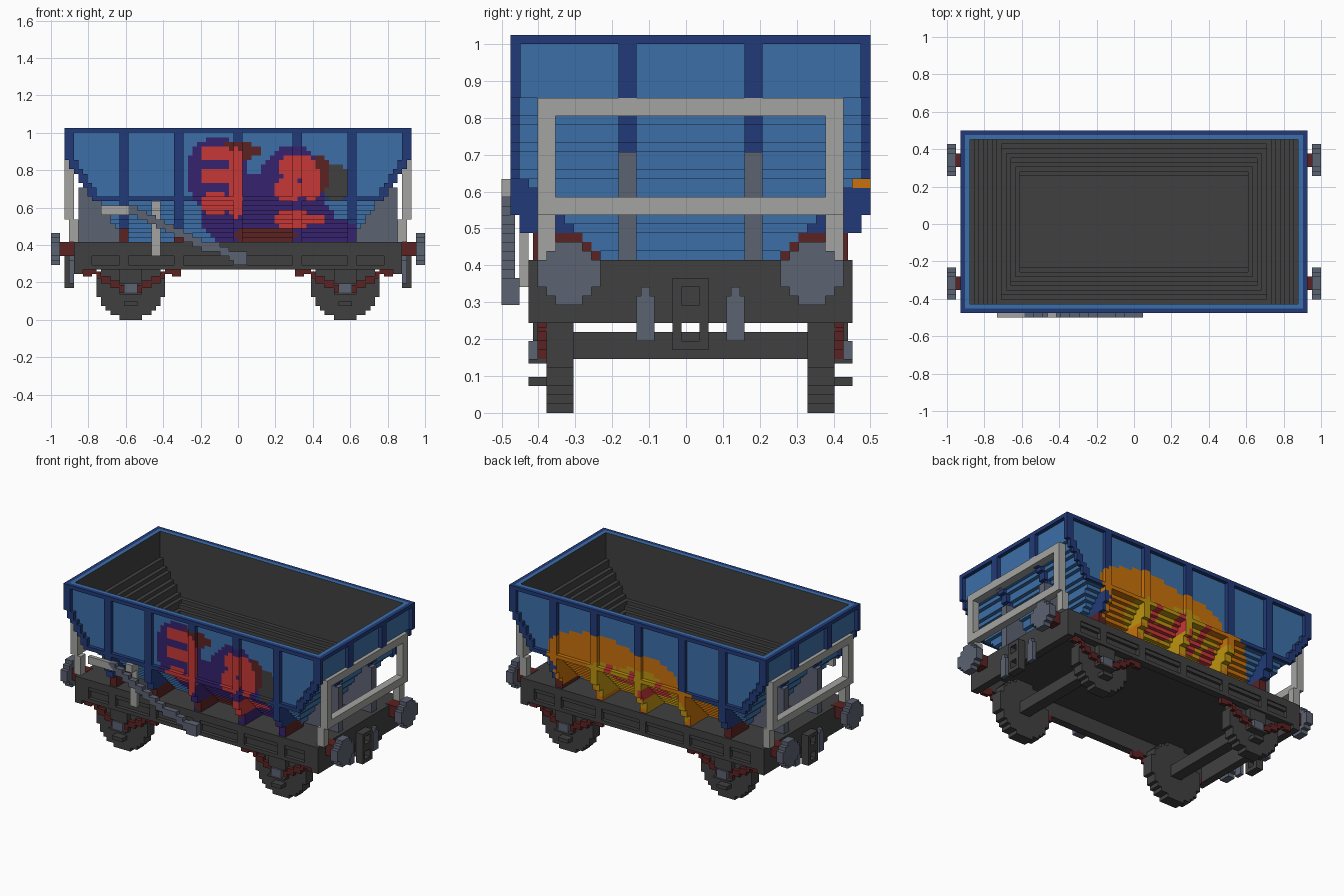
import bpy, bmesh
from math import sqrt
from mathutils import Matrix, Vector

cube = bpy.data.objects.get("Cube")
if cube:
    bpy.data.objects.remove(cube)

U = 2 / 82          # size of one block; all sizes below are in blocks
NAMES = {"charcoal": "404040", "blue": "3c6fa8", "navy": "213a78", "pale_grey": "a4a4a2",
         "slate": "5c6272", "maroon": "5c2222", "purple": "36226e", "red": "c63836",
         "orange": "c8720c", "gold": "bd9410"}
ORDER = list(NAMES)


def linear(h):
    c = int(h, 16) / 255
    return c / 12.92 if c < 0.04045 else ((c + 0.055) / 1.055) ** 2.4


MATS = []
for name, code in NAMES.items():
    m = bpy.data.materials.new(name)
    m.use_nodes = True
    rgba = [linear(code[i:i + 2]) for i in (0, 2, 4)] + [1]
    m.diffuse_color = rgba
    bsdf = m.node_tree.nodes["Principled BSDF"]
    bsdf.inputs["Base Color"].default_value = rgba
    bsdf.inputs["Roughness"].default_value = 0.9
    MATS.append(m)


def mirrored(boxes, axes):
    """Copy boxes across the chosen axes."""
    for axis in axes:
        i = 1 if axis == "x" else 3
        boxes = boxes + [b[:i] + (-b[i + 1], -b[i]) + b[i + 2:] for b in boxes]
    return boxes


def disc_rows(radius, centre, zc):
    """Rows (low, high, z) of a blocky disc."""
    for k in range(int(2 * radius)):
        dz = k + 0.5 - radius
        w = round(sqrt(radius ** 2 - dz ** 2) - 0.5) + 0.5
        yield centre - w, centre + w, zc - radius + k


def part(name, boxes, axes="", paint=None):
    """Join boxes (colour, x0, x1, y0, y1, z0, z1) into one object."""
    bm = bmesh.new()
    for colour, x0, x1, y0, y1, z0, z1 in mirrored(boxes, axes):
        mat = Matrix.Translation(((x0 + x1) / 2, (y0 + y1) / 2, (z0 + z1) / 2))
        mat = mat @ Matrix.Diagonal((x1 - x0, y1 - y0, z1 - z0, 1))
        verts = bmesh.ops.create_cube(bm, size=1, matrix=mat)["verts"]
        for f in {f for v in verts for f in v.link_faces}:
            f.normal_update()
            c, n = f.calc_center_median(), f.normal
            if colour == "wall":    # outside blue, lining charcoal
                lining = n.x * c.x + n.y * c.y < -0.1 or (n.z > 0.5 and c.z < 41)
                f.material_index = ORDER.index("charcoal" if lining else "blue")
            else:
                f.material_index = ORDER.index(colour)
    if paint:
        spray(bm, paint)
    bm.transform(Matrix.Scale(U, 4) @ Matrix.Translation((0, 0.5, 0)))
    me = bpy.data.meshes.new(name)
    bm.to_mesh(me)
    bm.free()
    for m in MATS:
        me.materials.append(m)
    ob = bpy.data.objects.new(name, me)
    bpy.context.collection.objects.link(ob)
    return ob


def spray(bm, paint):
    """Cut a block grid and colour faces inside ellipses on each long side."""
    for axis, cuts in ((Vector((1, 0, 0)), range(-25, 29)), (Vector((0, 0, 1)), range(18, 41))):
        for k in cuts:
            geom = bm.verts[:] + bm.edges[:] + bm.faces[:]
            bmesh.ops.bisect_plane(bm, geom=geom, plane_co=axis * k, plane_no=axis, dist=1e-4)
    bm.normal_update()
    base = [ORDER.index(c) for c in ("blue", "navy", "maroon")]
    for f in bm.faces:
        c, n = f.calc_center_median(), f.normal
        side = 1 if c.y > 0 else -1
        if f.material_index not in base or abs(c.y) < 8 or n.y * side < -0.1 or c.z > 41:
            continue
        for colour, x, z, rx, rz in paint[side]:
            if ((c.x - x) / rx) ** 2 + ((c.z - z) / rz) ** 2 < 1:
                f.material_index = ORDER.index(colour)


# Abstract sprayed patches: colour, centre x, centre z, radius x, radius z
PAINT = {
    -1: [("charcoal", 21.5, 30, 2.5, 4.5),
         ("purple", -4.5, 32, 7, 8), ("purple", -1, 22, 7, 5.5), ("purple", 12, 30, 7.5, 8),
         ("purple", 13, 22, 8, 5.5), ("purple", 21, 19, 5, 3.5), ("purple", 4, 26, 5, 6),
         ("maroon", 0, 37, 5, 2), ("maroon", 18, 32, 2.5, 4), ("maroon", 6, 18.5, 7, 2),
         ("red", -5, 36.5, 3.5, 2), ("red", -0.5, 30, 2, 8), ("red", -4.5, 31.5, 4, 2),
         ("red", -5, 25.5, 3, 2.5), ("red", 13, 33.5, 4.5, 2.5), ("red", 16, 30, 2.2, 4),
         ("red", 11, 28.5, 3, 3), ("red", 12, 22, 4, 2), ("red", 17, 22, 2, 1.5)],
    1: [("orange", 17, 28, 10, 6), ("orange", 12, 29, 13, 6), ("orange", 0, 26, 12, 7.5),
        ("orange", 10, 21, 15, 7), ("orange", -12, 21, 10, 6), ("orange", -19, 19, 5, 4),
        ("gold", 10, 24, 7, 4), ("gold", 0, 25, 7, 4.5), ("gold", -6, 21, 8, 4.5),
        ("gold", 3, 19.5, 11, 2),
        ("red", 9, 25, 1.5, 3.5), ("red", 5, 23, 3, 1.5), ("red", 2, 25.5, 1.5, 3),
        ("red", -3, 22.5, 3.5, 1.5), ("red", -6, 25, 1.5, 2.5), ("red", -10, 22, 2, 2)],
}


def hx(z):
    """Half length of the hopper at layer z."""
    return 37 if z >= 35 else 37 - round((35 - z) * 2 / 3)


def hy(z):
    """Half width of the hopper at layer z."""
    return min(19, z - 7)


# Hopper shell with stepped slopes
shell = []
for z in range(17, 42):
    x, y = hx(z), hy(z)
    shell += mirrored([("wall", x - 1, x, -y, y, z, z + 1)], "x")
    shell += mirrored([("wall", 1 - x, x - 1, y - 1, y, z, z + 1)], "y")
part("hopper_shell", shell, paint=PAINT)
part("hopper_floor", [("charcoal", -24, 24, -9, 9, 17, 18)])

# Rim, side rail, ribs and sloped corner edges
part("hopper_rim", mirrored([("navy", 37, 38, -20, 20, 41, 42)], "x")
     + mirrored([("navy", -37, 37, 19, 20, 41, 42)], "y"))
ribs = [("navy", -30, 30, 19, 20, 26, 27)]
for c in (-25, -13, 0, 13, 25):
    ribs.append(("navy", c - 1, c + 1, 19, 20, 27, 41))
    for z in range(17, 26):
        colour, out = ("maroon", 17.5) if z < 20 else ("navy", 19 if z < 22 else 20)
        ribs.append((colour, c - 1, c + 1, hy(z), out, z, z + 1))
part("side_ribs", ribs, "y", PAINT)
part("corner_edges", [("navy", hx(z) - 1, hx(z) + 1, 19, 20, z, z + 1) for z in range(26, 41)]
     + [("navy", 37, 38, 18.9, 19, 35, 41)], "xy")
part("end_ribs", [("navy", hx(z), hx(z) + 1, 6, 8, z, z + 1) for z in range(29, 41)], "xy")
part("end_gussets", [("slate", hx(z), 35, 6, 8, z, z + 1) for z in range(17, 29)], "xy")

# Pale end railings
part("end_railings", mirrored([("pale_grey", 36, 38, 15, 17, 22, 35),
                               ("pale_grey", 35, 37, 15, 17, 17, 22)], "xy")
     + mirrored([("pale_grey", 36, 38, -15, 15, z, z + 2) for z in (22, 33)], "x"))

# Underframe
part("deck", [("charcoal", -36, 36, -18, 18, 15, 17)])
part("solebars", [("charcoal", -34, 34, 16, 17, 11, 15), ("charcoal", -34, 34, 17, 18, 11, 12),
                  ("charcoal", -34, 34, 17, 17.7, 14, 15)]
     + [("charcoal", c - 1, c + 1, 17, 18, 12, 15) for c in (-33, -25, -13, 0, 13, 25, 33)], "y")
part("end_beams", [("charcoal", 34, 36, -18, 18, 10, 15)], "x")

# Wheels, axles, springs and axle boxes
part("wheels", [("charcoal", a, b, 13, 16, z, z + 1) for a, b, z in disc_rows(7.5, 23.5, 7.5)], "xy")
part("axles", [("charcoal", 22, 25, -13, 13, 6, 9)], "x")
springs = []
for d in range(2, 10):
    z = 6 + round((d - 2) * 0.6)
    springs += [("maroon", 23.5 + s * d - 0.5, 23.5 + s * d + 0.5, 16, 17, z, z + 1.6) for s in (-1, 1)]
springs += [("maroon", c - 1, c + 1, 16, 17, 9.5, 11) for c in (13.5, 33)]
part("springs", springs, "xy")
part("axle_boxes", [("charcoal", 21, 26, 16, 17.5, 8, 11), ("slate", 22, 25, 16, 18, 6, 8),
                    ("charcoal", 21, 26, 16, 18, 5.5, 6), ("charcoal", 22, 25, 16, 18, 3, 4)], "xy")

# Buffers
part("buffer_heads", [("slate", 39, 41, a, b, z, z + 1) for a, b, z in disc_rows(3.5, 13.5, 15.5)], "xy")
part("buffer_shafts", [("maroon", 34.9, 39, 12, 15, 14, 17.1)], "xy")

# Couplings and side hooks
part("couplings", mirrored([("charcoal", 36, 38, 1, 2, 7, 15)], "xy")
     + mirrored([("charcoal", 36, 38, -1, 1, z, z + h) for z, h in ((7, 1), (10, 2), (14, 1))]
                + [("charcoal", 36, 36.5, -1, 1, 12, 14)], "x"))
part("hanging_hooks", [("slate", 36, 37, 4, 6, 8, 13), ("slate", 36, 37, 4.5, 5.5, 13, 14)], "xy")

# Brake lever with its handle and guide post on the front side
lever = []
for x in range(-24, 0, 2):
    z = round(23.5 - (x + 24) * 0.44)
    lever.append(("slate", x, x + 2, -21, -19.5, z - 1, z + 1))
lever.append(("slate", -1, 2, -21, -19, 12, 15))
part("brake_lever", lever)
part("brake_handle", [("pale_grey", -30, -22, -21, -20, 23, 25)])
part("lever_guide", [("pale_grey", -19, -17, -19, -18, 14, 26),
                     ("pale_grey", -19, -17, -21, -19, 24, 26)])
